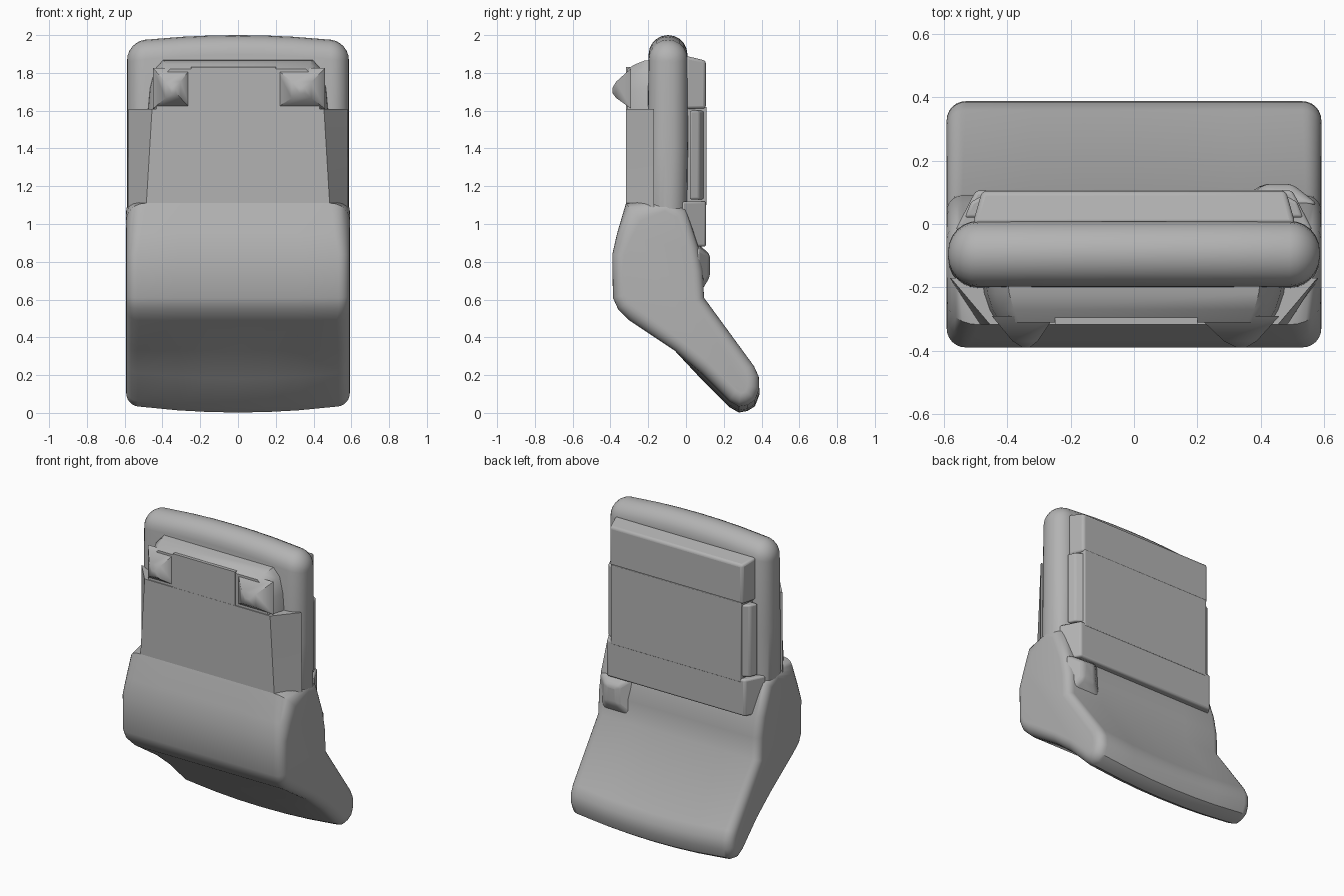
import bpy, bmesh, math
from mathutils import Vector

cube = bpy.data.objects.get("Cube")
if cube:
    bpy.data.objects.remove(cube, do_unlink=True)

grey = bpy.data.materials.new("Plain grey")
grey.use_nodes = True
tone = (0.45, 0.45, 0.45, 1)
grey.diffuse_color = tone
grey.node_tree.nodes["Principled BSDF"].inputs["Base Color"].default_value = tone


def loft(name, rings, bevel=0.0, angle=35):
    """Skin equal-length rings of points and cap both ends."""
    bm = bmesh.new()
    loops = [[bm.verts.new(p) for p in ring] for ring in rings]
    n = len(loops[0])
    for a, b in zip(loops, loops[1:]):
        for i in range(n):
            j = (i + 1) % n
            bm.faces.new((a[i], a[j], b[j], b[i]))
    bm.faces.new(loops[0][::-1])
    bm.faces.new(loops[-1])
    bmesh.ops.recalc_face_normals(bm, faces=bm.faces)
    mesh = bpy.data.meshes.new(name)
    bm.to_mesh(mesh)
    bm.free()
    ob = bpy.data.objects.new(name, mesh)
    bpy.context.collection.objects.link(ob)
    mesh.materials.append(grey)
    if bevel:
        mod = ob.modifiers.new("Soft edges", "BEVEL")
        mod.width, mod.segments = bevel, 3
    bpy.ops.object.select_all(action="DESELECT")
    ob.select_set(True)
    bpy.context.view_layer.objects.active = ob
    bpy.ops.object.shade_smooth_by_angle(angle=math.radians(angle))
    return ob


def rounded_prism(name, profile, width, bow):
    """Sweep a clockwise (y, z, end radius) profile across x with rounded ends."""
    pts = [Vector(p[:2]) for p in profile]
    n = len(pts)
    inward = []
    for i in range(n):
        d0 = (pts[i] - pts[i - 1]).normalized()
        d1 = (pts[(i + 1) % n] - pts[i]).normalized()
        n0, n1 = Vector((d0.y, -d0.x)), Vector((d1.y, -d1.x))
        inward.append((n0 + n1) / (1 + n0.dot(n1)))
    steps = [k * math.pi / 12 for k in range(7)]
    stations = [(-1, t) for t in reversed(steps)]
    stations += [(f, None) for f in (-0.6, -0.3, 0, 0.3, 0.6)]
    stations += [(1, t) for t in steps]
    rings = []
    for side, t in stations:
        ring = []
        for p, (_, _, r), m in zip(pts, profile, inward):
            if t is None:
                x, q = side * (width - r), p
            else:
                x = side * (width - r + r * math.sin(t))
                q = p + m * r * (1 - math.cos(t))
            ring.append((x, q.x, q.y + bow(q.y) * (x / width) ** 2))
        rings.append(ring)
    return loft(name, rings)


def plate(name, z0, z1, inner, outer, bevel=0.012, slope=0.0):
    """Chamfered block; inner and outer are (y, half width)."""
    return loft(name, [[(-w, y, z0), (w, y, z0), (w, y, z1 - s), (-w, y, z1 - s)]
                       for (y, w), s in ((inner, 0), (outer, slope))], bevel)


# Upright slab with a round top
arc = [(-0.095 - 0.103 * math.cos(a), 1.897 + 0.103 * math.sin(a), 0.095)
       for a in [k * math.pi / 10 for k in range(11)]]
slab = [(-0.21, 0.75, 0.095), (-0.205, 1.4, 0.095)] + arc + [(0.01, 1.4, 0.095), (-0.0, 0.75, 0.095)]
rounded_prism("upright_slab", slab, 0.587, lambda z: -0.035 if z > 1.7 else 0)

# Belly and swept foot
foot = [(-0.30, 0.49, 0.07), (-0.36, 0.55, 0.06), (-0.387, 0.61, 0.06),
        (-0.39, 0.84, 0.06), (-0.365, 0.95, 0.08), (-0.318, 1.11, 0.1),
        (-0.1, 1.13, 0.06), (0.0, 1.08, 0.06), (0.065, 0.88, 0.05),
        (0.09, 0.75, 0.05), (0.095, 0.61, 0.05),
        (0.36, 0.215, 0.06), (0.385, 0.16, 0.06), (0.388, 0.095, 0.06),
        (0.365, 0.035, 0.06), (0.325, 0.01, 0.06), (0.28, 0.002, 0.06), (0.23, 0.03, 0.06),
        (0.08, 0.18, 0.06), (-0.06, 0.33, 0.06)]
rounded_prism("belly_and_foot", foot, 0.592, lambda z: 0.04 if z < 0.25 else 0)

# Front panel with chamfered sides, and its tongue between the two knobs
loft("front_panel", [[(-a, -0.17, z), (-b, -0.318, z), (b, -0.318, z), (a, -0.17, z)]
                     for z, a, b in ((0.95, 0.585, 0.52), (1.11, 0.582, 0.485), (1.61, 0.58, 0.455))])
loft("front_tongue", [[(-0.25, y, z), (0.2, y, z), (0.2, y, 1.83), (-0.25, y, 1.83)]
                      for y, z in ((-0.18, 1.58), (-0.317, 1.58))])

# Raised brow above the panel
outline = [(0.48, 1.61), (0.47, 1.72), (0.445, 1.82), (0.40, 1.87)]
rings = []
for y, sx, drop in ((-0.17, 1, 0), (-0.22, 0.985, 0.005), (-0.27, 0.95, 0.025), (-0.312, 0.9, 0.05)):
    half = [(x * sx, y, 1.61 + (z - 1.61) * (1 - drop / 0.26)) for x, z in outline]
    rings.append(half + [(-x, y0, z) for x, y0, z in reversed(half)])
loft("brow", rings, angle=40)

# Blunt pyramid knobs
for label, x0, x1, px in (("left", 0.2, 0.46, 0.34), ("right", -0.45, -0.25, -0.34)):
    rings = []
    for y, k in ((-0.29, 1), (-0.37, 0.4), (-0.39, 0.12)):
        a, b = px + (x0 - px) * k, px + (x1 - px) * k
        lo, hi = 1.705 - 0.095 * k, 1.705 + 0.12 * k
        rings.append([(a, y, lo), (b, y, lo), (b, y, hi), (a, y, hi)])
    loft(label + "_knob", rings, angle=50)

# Back plates
plate("upper_back_plate", 1.61, 1.89, (0.0, 0.51), (0.105, 0.48), 0.015, 0.025)
plate("middle_back_plate", 1.10, 1.62, (0.0, 0.49), (0.108, 0.47), 0.004)
plate("lower_back_plate", 0.88, 1.12, (-0.02, 0.565), (0.106, 0.5), 0.012)
for s, label in ((1, "left"), (-1, "right")):
    loft(label + "_side_strip", [[(s * 0.46, 0.02, z), (s * 0.535, 0.02, z),
                                  (s * 0.515, 0.07, z), (s * 0.46, 0.1, z)]
                                 for z in (1.13, 1.6)], 0.01)

# Swelling on one lower back corner
loft("corner_swelling", [[(0.3, y0, 0.61), (0.575, y0, 0.61), (0.585, y0, 0.88), (0.34, y0, 0.9)] if k == 0 else
                         [(0.41, y0, 0.72), (0.5, y0, 0.72), (0.5, y0, 0.84), (0.41, y0, 0.84)]
                         for y0, k in ((0.06, 0), (0.127, 1))], 0.02)
